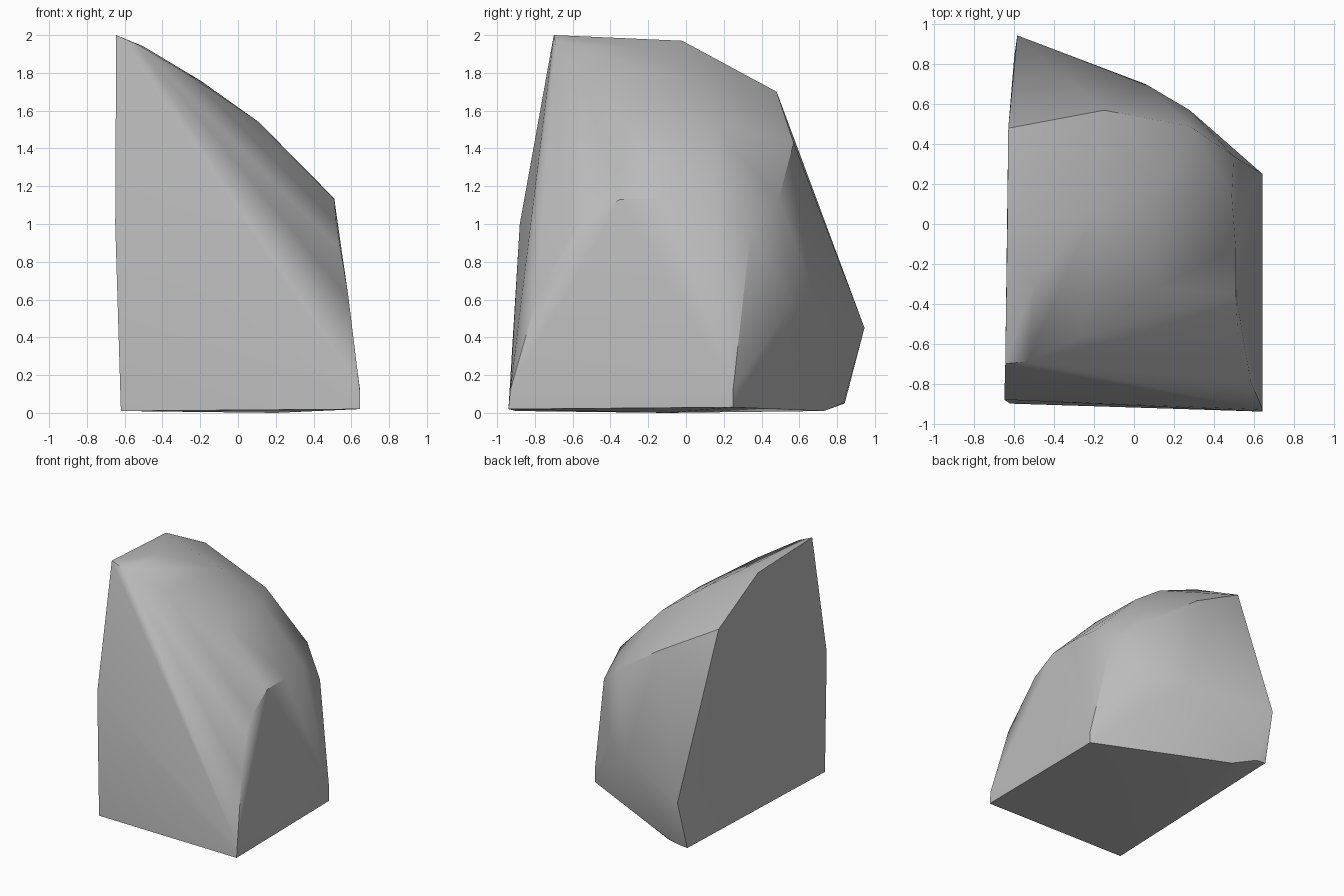
import bpy
import bmesh
import math

cube = bpy.data.objects.get("Cube")
if cube:
    bpy.data.objects.remove(cube, do_unlink=True)

# Stone colour
stone = bpy.data.materials.new("stone_grey")
stone.use_nodes = True
grey = (0.5, 0.5, 0.5, 1)
stone.diffuse_color = grey
bsdf = stone.node_tree.nodes["Principled BSDF"]
bsdf.inputs["Base Color"].default_value = grey
bsdf.inputs["Roughness"].default_value = 0.8

# Corner groups of the cut boulder
base = [(-.62, -.90, .01), (.645, -.94, .02), (.645, .25, .03), (.2, -.1, 0),
        (-.36, .73, .01), (-.52, .83, .05), (-.6, .84, .05)]
flat_side = [(-.65, -.88, 1), (-.645, -.7, 2), (-.635, -.02, 1.97),
             (-.63, .48, 1.7), (-.585, .945, .45)]
steep_side = [(.645, -.93, .12), (.645, .25, .13), (.585, -.79, .61), (.53, -.65, .88),
              (.52, -.55, 1.01), (.51, -.35, 1.13), (.51, -.12, 1.135),
              (.49, .14, 1.13), (.5, .34, .94)]
crown = [(-.53, -.69, 1.95), (-.26, -.56, 1.79), (.11, -.32, 1.54),
         (-.5, -.3, 1.94), (-.2, .07, 1.76), (.11, .15, 1.53), (-.15, .57, 1.43)]
back = [(.06, .7, .57), (.28, .57, .58), (.28, .49, 1.13)]

# Wrap the corners into one solid boulder
bm = bmesh.new()
for co in base + flat_side + steep_side + crown + back:
    bm.verts.new(co)
hull = bmesh.ops.convex_hull(bm, input=bm.verts)
bmesh.ops.delete(bm, geom=[v for v in bm.verts if not v.link_faces], context='VERTS')
bmesh.ops.recalc_face_normals(bm, faces=bm.faces)
bmesh.ops.dissolve_limit(bm, angle_limit=math.radians(1.5), verts=bm.verts, edges=bm.edges)

mesh = bpy.data.meshes.new("boulder")
bm.to_mesh(mesh)
bm.free()
mesh.materials.append(stone)
boulder = bpy.data.objects.new("boulder", mesh)
bpy.context.collection.objects.link(boulder)

# Soft facets, crisp cut edges
bpy.ops.object.select_all(action='DESELECT')
boulder.select_set(True)
bpy.context.view_layer.objects.active = boulder
bpy.ops.object.shade_smooth_by_angle(angle=math.radians(35))
